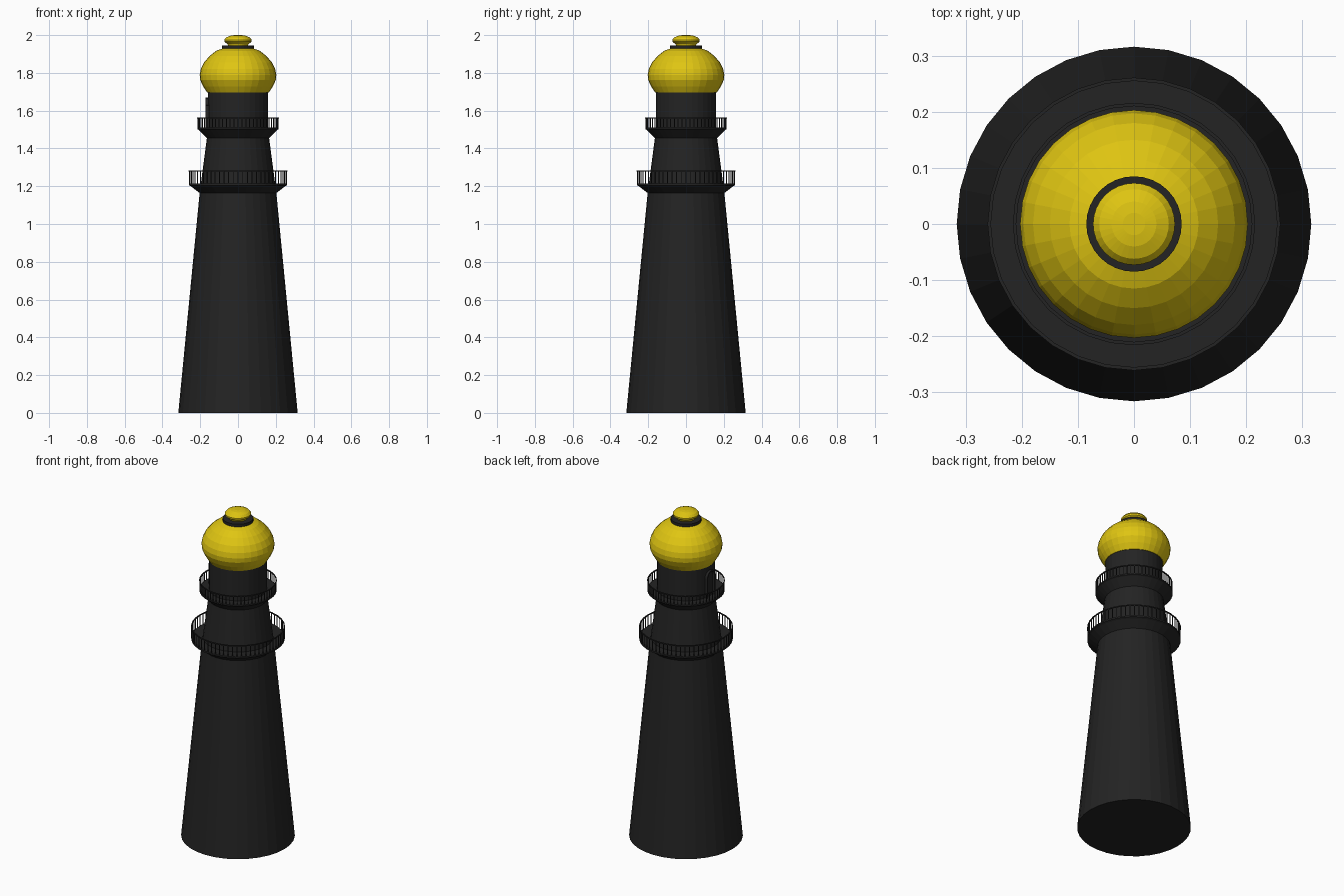
import bpy, bmesh, math
from mathutils import Matrix, Vector

if "Cube" in bpy.data.objects:
    bpy.data.objects.remove(bpy.data.objects["Cube"])

SIDES = 32


def material(name, rgb):
    m = bpy.data.materials.new(name)
    m.diffuse_color = (*rgb, 1)
    m.use_nodes = True
    m.node_tree.nodes["Principled BSDF"].inputs["Base Color"].default_value = m.diffuse_color
    return m


black = material("black paint", (0.017, 0.017, 0.017))
yellow = material("yellow paint", (0.74, 0.56, 0.006))


def finish(name, bm, mat):
    bmesh.ops.recalc_face_normals(bm, faces=bm.faces)
    me = bpy.data.meshes.new(name)
    bm.to_mesh(me)
    bm.free()
    me.materials.append(mat)
    ob = bpy.data.objects.new(name, me)
    bpy.context.collection.objects.link(ob)
    return ob


def add_ring(bm, profile, closed=False):
    """Revolve (radius, z) points round the z axis."""
    rings = []
    for r, z in profile:
        rings.append([bm.verts.new((r * math.cos(2 * math.pi * i / SIDES),
                                    r * math.sin(2 * math.pi * i / SIDES), z))
                      for i in range(SIDES)])
    pairs = list(zip(rings, rings[1:]))
    if closed:
        pairs.append((rings[-1], rings[0]))
    for a, b in pairs:
        for i in range(SIDES):
            j = (i + 1) % SIDES
            bm.faces.new((a[i], a[j], b[j], b[i]))
    if not closed:
        bm.faces.new(rings[0])
        bm.faces.new(rings[-1])


def lathe(name, profile, mat):
    bm = bmesh.new()
    add_ring(bm, profile)
    return finish(name, bm, mat)


def add_box(bm, size, matrix):
    bmesh.ops.create_cube(bm, size=1, matrix=matrix @ Matrix.Diagonal((*size, 1)))


def railing(name, radius, z0, z1, posts):
    bm = bmesh.new()
    t = 0.003
    # top rail
    add_ring(bm, [(radius - t, z1 - 2 * t), (radius + t, z1 - 2 * t),
                  (radius + t, z1), (radius - t, z1)], closed=True)
    # upright bars, kept on the flats of the rail
    for i in range(posts):
        a = 2 * math.pi * i / posts
        sector = 2 * math.pi / SIDES
        off = (a % sector) - sector / 2
        r = radius * math.cos(sector / 2) / math.cos(off)
        m = Matrix.Rotation(a, 4, 'Z') @ Matrix.Translation((r, 0, (z0 + z1) / 2))
        add_box(bm, (0.004, 0.004, z1 - z0 - t), m)
    return finish(name, bm, black)


# tapered tower and lantern room
lathe("tower", [(0.316, 0), (0.203, 1.165), (0.164, 1.46)], black)
lathe("lantern_room", [(0.16, 1.45), (0.16, 1.70)], black)

# two galleries with flared undersides
lathe("lower_gallery", [(0.198, 1.16), (0.25, 1.20), (0.26, 1.205), (0.26, 1.214)], black)
lathe("upper_gallery", [(0.164, 1.455), (0.208, 1.498), (0.215, 1.502), (0.215, 1.51)], black)
railing("lower_railing", 0.258, 1.21, 1.283, 64)
railing("upper_railing", 0.213, 1.505, 1.565, 64)

# onion dome, collar and finial
lathe("dome", [(0.163, 1.695), (0.184, 1.728), (0.20, 1.762), (0.203, 1.79),
               (0.197, 1.82), (0.18, 1.855), (0.15, 1.89), (0.115, 1.917),
               (0.08, 1.93)], yellow)
lathe("collar", [(0.085, 1.923), (0.085, 1.945), (0.06, 1.945)], black)
lathe("finial", [(0.05, 1.94), (0.055, 1.952), (0.072, 1.965), (0.073, 1.975),
                 (0.062, 1.988), (0.04, 1.997), (0.02, 2.0)], yellow)

# arched door frame on the left side of the lantern room
bm = bmesh.new()
outline = [(-0.035, 1.51)]
outline += [(-0.035 * math.cos(math.pi * k / 8), 1.63 + 0.035 * math.sin(math.pi * k / 8))
            for k in range(9)]
outline += [(0.035, 1.51)]
for (y0, z0), (y1, z1) in zip(outline, outline[1:]):
    d = Vector((0, y1 - y0, z1 - z0))
    ang = math.atan2(d.z, d.y)
    m = Matrix.Translation((-0.163, (y0 + y1) / 2, (z0 + z1) / 2)) @ Matrix.Rotation(ang, 4, 'X')
    add_box(bm, (0.018, d.length + 0.004, 0.007), m)
finish("door_frame", bm, black)
